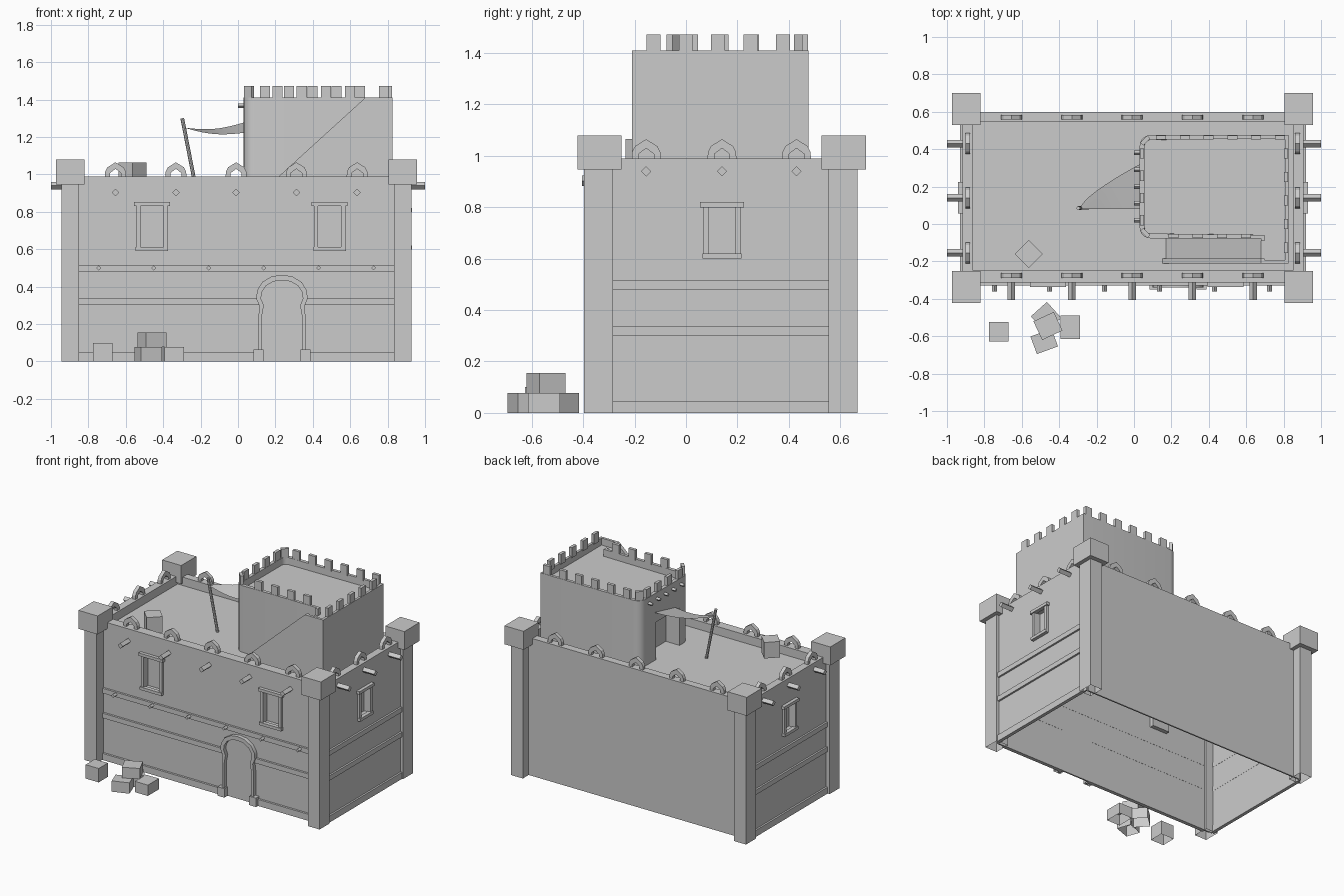
import bpy, bmesh, math
from mathutils import Matrix, Vector

cube = bpy.data.objects.get("Cube")
if cube:
    bpy.data.objects.remove(cube, do_unlink=True)

COLOUR = (0.6, 0.6, 0.6, 1)
clay = bpy.data.materials.new("plain_clay")
clay.use_nodes = True
clay.diffuse_color = COLOUR
clay.node_tree.nodes["Principled BSDF"].inputs["Base Color"].default_value = COLOUR


def smooth_shade(ob):
    bpy.ops.object.select_all(action='DESELECT')
    ob.select_set(True)
    bpy.context.view_layer.objects.active = ob
    bpy.ops.object.shade_smooth_by_angle(angle=math.radians(35))


def finish(name, bm):
    mesh = bpy.data.meshes.new(name)
    bm.to_mesh(mesh)
    bm.free()
    mesh.materials.append(clay)
    ob = bpy.data.objects.new(name, mesh)
    bpy.context.collection.objects.link(ob)
    return ob


def box(name, x, y, z, turn=0, open_base=False):
    """Box from (low, high) ranges, optionally turned about its own vertical axis."""
    bm = bmesh.new()
    bmesh.ops.create_cube(bm, size=1)
    if open_base:
        bmesh.ops.delete(bm, geom=[f for f in bm.faces if f.normal.z < -0.5], context='FACES')
    size = [r[1] - r[0] for r in (x, y, z)]
    mid = Vector([(r[0] + r[1]) / 2 for r in (x, y, z)])
    bm.transform(Matrix.Translation(mid) @ Matrix.Rotation(math.radians(turn), 4, 'Z')
                 @ Matrix.Diagonal((*size, 1)))
    return finish(name, bm)


def prism(name, points, axis, low, high):
    """Outline extruded along an axis: (x, z) along y, (y, z) along x, (x, y) along z."""
    place = {'x': lambda u, v, d: (d, u, v),
             'y': lambda u, v, d: (u, d, v),
             'z': lambda u, v, d: (u, v, d)}[axis]
    bm = bmesh.new()
    face = bm.faces.new([bm.verts.new(place(u, v, low)) for u, v in points])
    out = bmesh.ops.extrude_face_region(bm, geom=[face], use_keep_orig=True)
    shift = Vector(place(0, 0, high - low))
    bmesh.ops.translate(bm, vec=shift, verts=[v for v in out["geom"] if isinstance(v, bmesh.types.BMVert)])
    bmesh.ops.recalc_face_normals(bm, faces=bm.faces)
    return finish(name, bm)


def cut(target, cutter):
    mod = target.modifiers.new("cut", 'BOOLEAN')
    mod.operation = 'DIFFERENCE'
    mod.solver = 'EXACT'
    mod.object = cutter
    cutter.hide_render = True
    cutter.hide_set(True)


def band_outline(outer, inner, mid, base=0):
    """Open-bottomed arch band between two half profiles, listed from foot to apex."""
    def full(half):
        return ([(mid + u, base + v) for u, v in half]
                + [(mid - u, base + v) for u, v in reversed(half) if u > 0])
    return full(outer) + full(inner)[::-1]


def peg(name, axis, u, z, r, low, high):
    prism(name, [(u - r, z), (u, z - r), (u + r, z), (u, z + r)], axis, low, high)


# Thin main walls, thicker parapet and roof
TOP, ROOF, THIN = 0.99, 0.93, 0.01
WX, WY = (-0.917, 0.906), (-0.313, 0.60)
front_wall = box("front_wall", (-0.9, 0.89), (WY[0], WY[0] + THIN), (0, TOP))
box("back_wall", (-0.9, 0.89), (WY[1] - THIN, WY[1]), (0, TOP))
right_wall = box("right_wall", (WX[0], WX[0] + THIN), (-0.31, 0.598), (0, TOP))
left_wall = box("left_wall", (WX[1] - THIN, WX[1]), (-0.31, 0.598), (0, TOP))
for y in ((-0.308, -0.245), (0.545, 0.595)):
    box("long_parapet", (-0.89, 0.88), y, (ROOF - 0.01, TOP))
for x in ((-0.912, -0.863), (0.852, 0.901)):
    box("side_parapet", x, (-0.30, 0.59), (ROOF - 0.01, TOP))
box("roof", (-0.91, 0.90), (-0.308, 0.595), (ROOF - 0.01, ROOF))

# Corner posts and caps
for x in (-0.898, 0.88):
    for y in (-0.34, 0.611):
        box("corner_post", (x - 0.047, x + 0.047), (y - 0.056, y + 0.056), (0, 0.96), open_base=True)
        cy = y + 0.003
        box("corner_cap", (x - 0.076, x + 0.076), (cy - 0.086, cy + 0.086), (0.947, 1.08))

# Horizontal bands on the front and both sides
for low, high in ((0, 0.047), (0.302, 0.337), (0.481, 0.516)):
    spans = [(-0.86, 0.84)] if low > 0.4 else [(-0.86, 0.115), (0.355, 0.84)]
    for span in spans:
        box("front_band", span, (-0.328, -0.302), (low, high))
    box("right_band", (-0.93, -0.906), (-0.30, 0.57), (low, high))
    box("left_band", (0.895, 0.919), (-0.30, 0.57), (low, high))

# Parapet arches and roof beams
outer = [(0.056, 0), (0.055, 0.03), (0.043, 0.053), (0, 0.08)]
inner = [(0.03, 0), (0.03, 0.022), (0, 0.045)]
for x in (-0.655, -0.332, -0.01, 0.312, 0.637):
    outline = band_outline(outer, inner, x, TOP - 0.005)
    prism("front_arch", outline, 'y', -0.29, -0.262)
    prism("back_arch", outline, 'y', 0.558, 0.584)
    peg("front_beam", 'y', x, 0.903, 0.02, -0.405, -0.31)
for y in (-0.155, 0.14, 0.43):
    outline = band_outline(outer, inner, y, TOP - 0.005)
    prism("right_arch", outline, 'x', -0.902, -0.876)
    prism("left_arch", outline, 'x', 0.862, 0.888)
    peg("right_beam", 'x', y, 0.94, 0.02, -1.0, -0.91)
    peg("left_beam", 'x', y, 0.94, 0.02, 0.90, 1.0)
for i in range(6):
    peg("small_beam", 'y', -0.745 + 0.294 * i, 0.5, 0.013, -0.36, -0.31)


# Windows: recess box, jambs, lintel and sill
def window(wall, axis, mid, half, low, high, face, out):
    def part(name, u, z, d0, d1):
        d = tuple(sorted((face + out * d0, face + out * d1)))
        return box(name, u, d, z) if axis == 'y' else box(name, d, u, z)
    gap = (mid - half + 0.02, mid + half - 0.02)
    recess = part("window_recess", (gap[0] - 0.004, gap[1] + 0.004),
                  (low + 0.011, high - 0.011), -0.04, -0.002)
    hole = part("window_cutter", gap, (low + 0.015, high - 0.015), -0.036, 0.05)
    cut(wall, hole)
    cut(recess, hole)
    for s in (-1, 1):
        u = sorted((mid + s * half, mid + s * (half - 0.022)))
        part("window_jamb", tuple(u), (low + 0.01, high - 0.01), -0.005, 0.016)
    for name, base, over in (("window_sill", low, 0.003), ("window_lintel", high - 0.021, 0.012)):
        part(name, (mid - half - over, mid + half + over), (base, base + 0.021), -0.005, 0.024)


for x in (-0.46, 0.49):
    window(front_wall, 'y', x, 0.084, 0.59, 0.853, WY[0], -1)
window(left_wall, 'x', 0.14, 0.073, 0.60, 0.82, WX[1], 1)
window(right_wall, 'x', 0.14, 0.073, 0.60, 0.82, WX[0], -1)

# Horseshoe surround of the closed front door
door_in = [(0.108, 0), (0.108, 0.24), (0.097, 0.30), (0.112, 0.335), (0.108, 0.37),
           (0.085, 0.405), (0.045, 0.428), (0, 0.434)]
door_out = [(0.126, 0), (0.126, 0.24), (0.12, 0.295), (0.137, 0.335), (0.133, 0.38),
            (0.105, 0.425), (0.055, 0.455), (0, 0.463)]
DOOR = 0.235
smooth_shade(prism("door_surround", band_outline(door_out, door_in, DOOR), 'y', -0.34, -0.305))
for s in (-1, 1):
    x = DOOR + s * 0.126
    box("door_foot", (x - 0.027, x + 0.027), (-0.35, -0.305), (0, 0.064), open_base=True)

# Tower with rounded outer corners, sunken roof and stair landing
outline = [(0.826, 0.476), (0.826, -0.211), (0.68, -0.211), (0.68, -0.077)]
R = 0.06
for cx, cy, start in ((0.03 + R, -0.077 + R, 270), (0.03 + R, 0.476 - R, 180)):
    for i in range(6):
        a = math.radians(start - 18 * i)
        outline.append((cx + R * math.cos(a), cy + R * math.sin(a)))
tower = prism("tower", outline, 'z', 0.92, 1.41)
bm = bmesh.new()
bm.from_mesh(tower.data)
top = max(bm.faces, key=lambda f: f.calc_center_median().z)
for thickness in (0.026, 0.0005):
    bmesh.ops.inset_region(bm, faces=[top], thickness=thickness)
bmesh.ops.translate(bm, vec=(0, 0, -0.05), verts=top.verts)
bm.to_mesh(tower.data)
bm.free()
smooth_shade(tower)
cut(tower, box("landing_cutter", (0.66, 0.79), (-0.184, -0.09), (1.361, 1.5)))
cut(tower, box("tower_door_cutter", (-0.1, 0.14), (0.03, 0.30), (0.9, 1.2)))

# Stair ramp and its sloping side wall
prism("stair_ramp", [(0.17, 0.92), (0.685, 0.92), (0.685, 1.36), (0.68, 1.36), (0.17, 0.935)],
      'y', -0.19, -0.07)
prism("stair_wall", [(0.147, 0.92), (0.685, 0.92), (0.685, 1.41), (0.68, 1.41), (0.147, 0.925)],
      'y', -0.211, -0.185)


# Tower battlements and side pegs
def merlon(x, y, turn):
    box("merlon", (x - 0.027, x + 0.027), (y - 0.011, y + 0.011), (1.40, 1.473), turn)


for i in range(6):
    merlon(0.145 + 0.127 * i, 0.463, 0)
for i in range(4):
    merlon(0.212 + 0.129 * i, -0.064, 0)
    merlon(0.043, 0.02 + 0.119 * i, 90)
for i in range(5):
    merlon(0.813, -0.127 + 0.126 * i, 90)
    peg("tower_peg", 'x', 0.02 + 0.09 * i, 1.367, 0.012, 0.0, 0.05)
merlon(0.06, -0.048, -45)
merlon(0.06, 0.447, 45)

# Leaning pole and cloth awning
bm = bmesh.new()
foot, tip = Vector((-0.225, 0.09, 0.925)), Vector((-0.298, 0.085, 1.30))
bmesh.ops.create_cone(bm, cap_ends=True, segments=8, radius1=0.01, radius2=0.01, depth=(tip - foot).length)
bm.transform(Matrix.Translation((foot + tip) / 2)
             @ (tip - foot).to_track_quat('Z', 'Y').to_matrix().to_4x4())
smooth_shade(finish("awning_pole", bm))

bm = bmesh.new()
bmesh.ops.create_grid(bm, x_segments=12, y_segments=8, size=0.5)
for v in bm.verts:
    u, w = v.co.x + 0.5, v.co.y + 0.5
    spread = 0.01 + 0.23 * u ** 0.75
    v.co = (-0.288 + 0.32 * u, 0.08 + spread * w,
            1.25 + 0.055 * u * (w - 0.5) - 0.02 * math.sin(math.pi * u))
smooth_shade(finish("awning", bm))

# Crates on the ground and on the roof: x, y, width, depth, bottom, top, turn
for x, y, w, d, low, high, turn in (
        (-0.723, -0.575, 0.104, 0.104, 0, 0.10, 0),
        (-0.34, -0.552, 0.104, 0.125, 0, 0.078, 0),
        (-0.47, -0.498, 0.115, 0.115, 0, 0.078, 42),
        (-0.48, -0.628, 0.12, 0.10, 0, 0.078, 20),
        (-0.46, -0.545, 0.12, 0.11, 0.078, 0.155, 25),
        (-0.563, -0.16, 0.106, 0.106, 0.95, 1.065, 45)):
    box("crate", (x - w / 2, x + w / 2), (y - d / 2, y + d / 2), (low, high), turn, low == 0)
